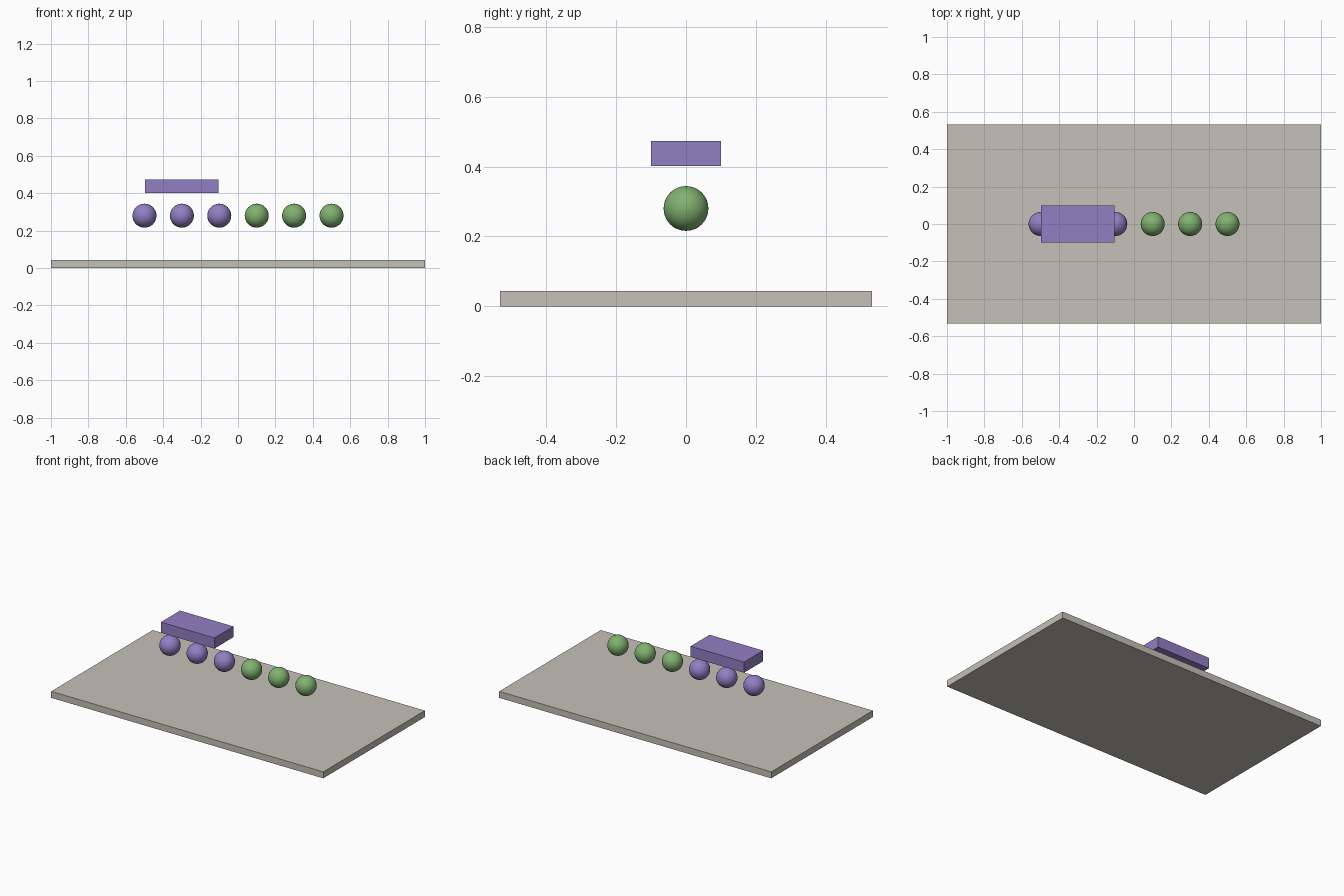
import bpy

cube = bpy.data.objects.get("Cube")
if cube:
    bpy.data.objects.remove(cube, do_unlink=True)


def material(name, rgb):
    mat = bpy.data.materials.new(name)
    mat.use_nodes = True
    colour = (*rgb, 1)
    mat.diffuse_color = colour
    mat.node_tree.nodes["Principled BSDF"].inputs["Base Color"].default_value = colour
    return mat


def finish(name, mat):
    obj = bpy.context.object
    obj.name = name
    obj.data.name = name
    obj.data.materials.append(mat)
    return obj


def box(name, size, centre, mat):
    bpy.ops.mesh.primitive_cube_add(size=1, location=centre)
    obj = finish(name, mat)
    obj.scale = size
    bpy.ops.object.transform_apply(location=False, rotation=False, scale=True)


def ball(name, radius, centre, mat):
    bpy.ops.mesh.primitive_uv_sphere_add(
        segments=48, ring_count=24, radius=radius, location=centre)
    finish(name, mat)
    bpy.ops.object.shade_smooth()


stone = material("warm_grey", (0.56, 0.53, 0.48))
purple = material("purple", (0.29, 0.21, 0.55))
green = material("green", (0.22, 0.44, 0.165))

# Base slab
box("base_slab", (2, 1.066, 0.043), (0, 0, 0.0215), stone)

# Floating block over the purple balls
box("upper_block", (0.393, 0.2, 0.071), (-0.3, 0, 0.437), purple)

# Row of floating balls, half purple and half green
for i in range(6):
    x = -0.5 + 0.2 * i
    ball(f"ball_{i + 1}", 0.064, (x, 0, 0.28), purple if x < 0 else green)
